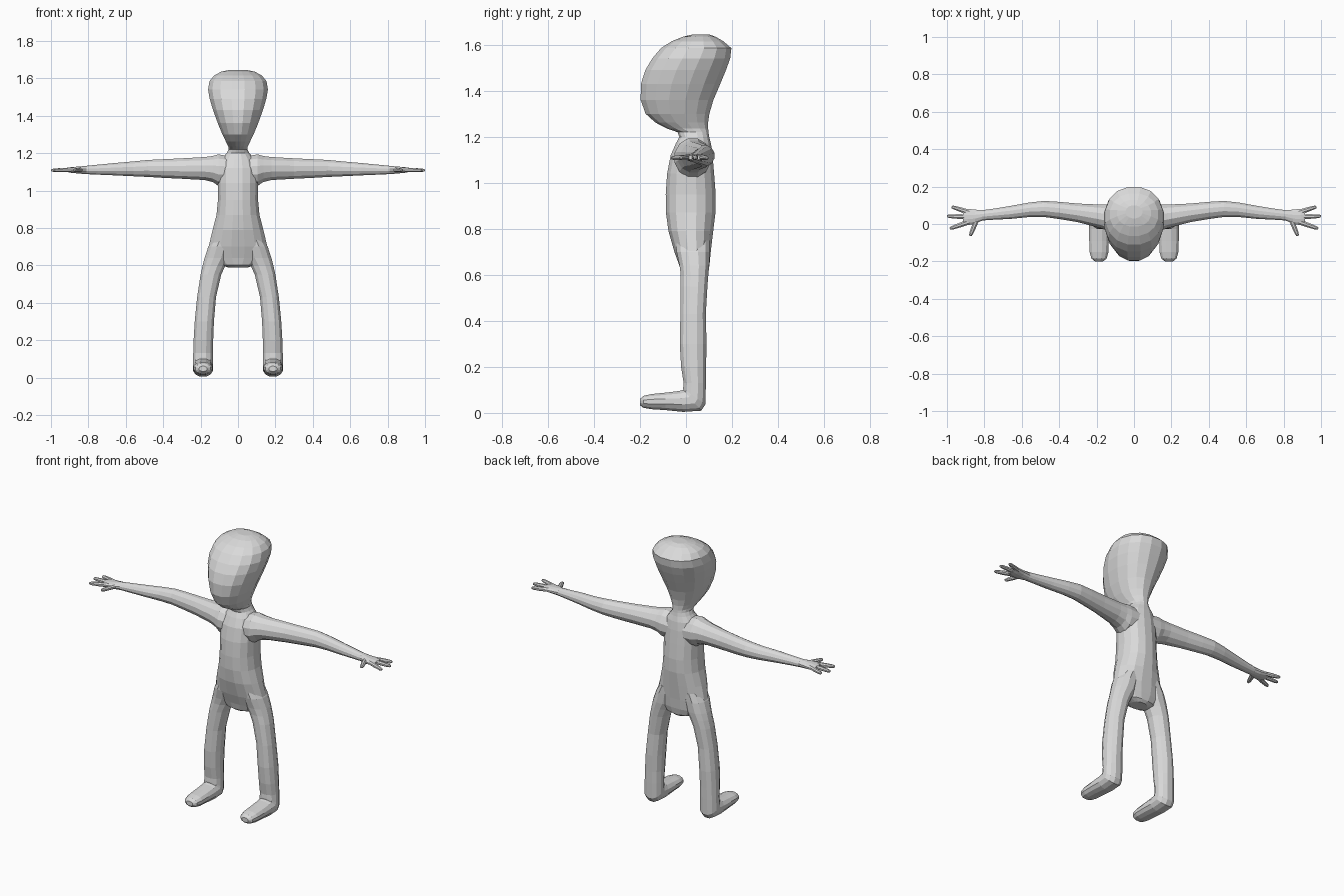
import bpy, bmesh, math
from mathutils import Vector

skin = bpy.data.materials.new("plain_grey")
skin.diffuse_color = (0.7, 0.7, 0.7, 1)


def loft(name, rings, sides=16, power=0.92):
    """Skin a closed tube through rings of (centre, half axis u, half axis v)."""
    bm = bmesh.new()
    loops = []
    for c, u, v in rings:
        loop = []
        for i in range(sides):
            a = 2 * math.pi * (i + 0.5) / sides
            k, s = math.cos(a), math.sin(a)
            k = math.copysign(abs(k) ** power, k)
            s = math.copysign(abs(s) ** power, s)
            loop.append(bm.verts.new(Vector(c) + Vector(u) * k + Vector(v) * s))
        loops.append(loop)
    for a, b in zip(loops, loops[1:]):
        for i in range(sides):
            j = (i + 1) % sides
            bm.faces.new((a[i], a[j], b[j], b[i]))
    bm.faces.new(loops[0][::-1])
    bm.faces.new(loops[-1])
    bmesh.ops.recalc_face_normals(bm, faces=bm.faces)
    me = bpy.data.meshes.new(name)
    bm.to_mesh(me)
    bm.free()
    me.materials.append(skin)
    ob = bpy.data.objects.new(name, me)
    bpy.context.collection.objects.link(ob)
    return ob


def level(z, y0, y1, w, x=0):
    """Horizontal ring spanning y0..y1 with half width w."""
    return ((x, (y0 + y1) / 2, z), (w, 0, 0), (0, (y1 - y0) / 2, 0))


# Torso, neck and head: z, front y, back y, half width
trunk = [
    (.588, .0, .08, .05), (.602, -.02, .095, .10), (.64, -.03, .103, .145),
    (.70, -.052, .109, .160), (.79, -.078, .12, .138), (.87, -.089, .13, .117),
    (.95, -.09, .131, .109), (1.04, -.084, .124, .110), (1.12, -.068, .117, .108),
    (1.17, -.046, .11, .088), (1.20, -.03, .102, .062), (1.22, -.038, .099, .051),
    (1.236, -.085, .098, .053), (1.262, -.135, .098, .066), (1.30, -.178, .104, .085),
    (1.36, -.20, .122, .110), (1.43, -.199, .152, .136), (1.49, -.18, .177, .154),
    (1.54, -.15, .195, .163), (1.585, -.112, .20, .155), (1.615, -.065, .165, .130),
    (1.635, -.015, .13, .092), (1.645, .03, .10, .045),
]
body = loft("body", [level(*r) for r in trunk])

# Leg: z, front y, back y, half width, centre x
leg = [
    (.75, -.045, .105, .055, .075), (.70, -.043, .105, .068, .093),
    (.64, -.03, .103, .071, .110), (.60, -.025, .099, .063, .128),
    (.55, -.025, .095, .057, .145), (.43, -.026, .088, .052, .168),
    (.30, -.029, .091, .053, .180), (.20, -.023, .089, .054, .185),
    (.13, -.012, .088, .055, .186),
]
# Foot: centre y, centre z, half axis y, half axis z, half width
foot = [
    (.036, .072, .050, -.036, .056), (.027, .055, .040, -.047, .056),
    (-.02, .050, .008, -.047, .055), (-.09, .050, 0, -.039, .054),
    (-.15, .049, 0, -.034, .052), (-.185, .048, 0, -.027, .042),
    (-.20, .047, 0, -.014, .022),
]
# Arm and palm: x, front y, back y, bottom z, top z
arm = [
    (.04, -.05, .11, 1.03, 1.185), (.105, -.052, .110, 1.022, 1.196),
    (.135, -.040, .107, 1.043, 1.187), (.18, -.024, .106, 1.054, 1.181),
    (.30, .008, .111, 1.061, 1.174), (.40, .025, .120, 1.066, 1.169),
    (.48, .036, .125, 1.071, 1.165), (.56, .036, .116, 1.075, 1.157),
    (.66, .026, .098, 1.080, 1.148), (.75, .022, .083, 1.084, 1.139),
    (.81, .018, .075, 1.087, 1.133), (.85, .0, .078, 1.090, 1.129),
    (.89, -.008, .083, 1.094, 1.126), (.915, .003, .077, 1.099, 1.121),
]
# Digits: base x, y to tip x, y
digits = {"thumb": (.838, .03, .876, -.064), "front_finger": (.88, .012, .985, -.025),
          "middle_finger": (.88, .038, 1.0, .042), "back_finger": (.88, .062, .975, .092)}

limbs = []
for side, s in (("right", 1), ("left", -1)):
    rings = [level(z, a, b, w, s * x) for z, a, b, w, x in leg]
    rings += [((s * .187, y, z), (w, 0, 0), (0, dy, dz)) for y, z, dy, dz, w in foot]
    limbs.append(loft(side + "_leg", rings, 12))

    rings = [((s * x, (a + b) / 2, (c + d) / 2), (0, (b - a) / 2, 0), (0, 0, (d - c) / 2))
             for x, a, b, c, d in arm]
    limbs.append(loft(side + "_arm", rings, 12, 1))

    for name, (x0, y0, x1, y1) in digits.items():
        p, q = Vector((s * x0, y0, 1.111)), Vector((s * x1, y1, 1.108))
        n = (q - p).cross(Vector((0, 0, 1))).normalized()
        rings = [(p.lerp(q, t), n * r, Vector((0, 0, r * .9)))
                 for t, r in ((0, .0145), (.5, .0135), (.85, .011), (.97, .008), (1, .004))]
        limbs.append(loft(side + "_" + name, rings, 8, 1))

# Fuse the limbs into one continuous skin
bpy.context.view_layer.objects.active = body
for limb in limbs:
    mod = body.modifiers.new("fuse", "BOOLEAN")
    mod.operation = "UNION"
    mod.solver = "EXACT"
    mod.object = limb
    bpy.ops.object.modifier_apply(modifier=mod.name)
    bpy.data.objects.remove(limb, do_unlink=True)
